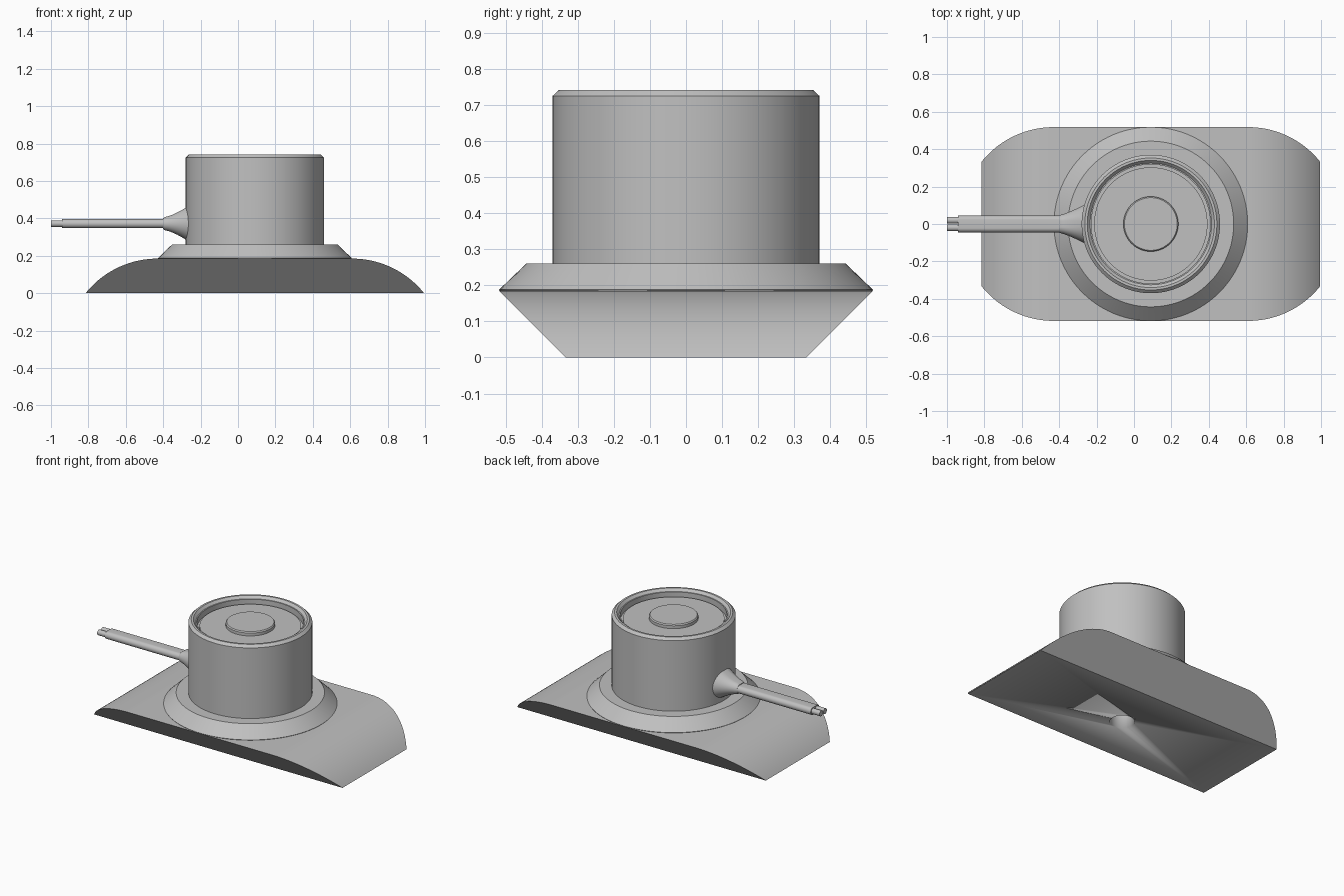
import bpy
import bmesh
from math import sin, cos, pi, asin, radians

CX = 0.09      # centre of the base and drum
SEG = 96

if "Cube" in bpy.data.objects:
    bpy.data.objects.remove(bpy.data.objects["Cube"], do_unlink=True)

grey = bpy.data.materials.new("plain_grey")
grey.use_nodes = True
colour = (0.53, 0.53, 0.53, 1)
grey.diffuse_color = colour
grey.node_tree.nodes["Principled BSDF"].inputs["Base Color"].default_value = colour


def finish(name, bm, angle=30):
    bmesh.ops.recalc_face_normals(bm, faces=bm.faces)
    mesh = bpy.data.meshes.new(name)
    bm.to_mesh(mesh)
    bm.free()
    mesh.materials.append(grey)
    obj = bpy.data.objects.new(name, mesh)
    bpy.context.collection.objects.link(obj)
    bpy.ops.object.select_all(action='DESELECT')
    obj.select_set(True)
    bpy.context.view_layer.objects.active = obj
    bpy.ops.object.shade_smooth_by_angle(angle=radians(angle))
    return obj


def skin(name, rings):
    """Join equal-length closed rings of points and cap both ends."""
    bm = bmesh.new()
    loops = [[bm.verts.new(p) for p in ring] for ring in rings]
    n = len(loops[0])
    for a, b in zip(loops, loops[1:]):
        for i in range(n):
            j = (i + 1) % n
            bm.faces.new((a[i], a[j], b[j], b[i]))
    bm.faces.new(loops[0])
    bm.faces.new(loops[-1])
    return finish(name, bm)


def turned(name, profile, seg=SEG):
    """Upright turned part from (radius, height) pairs."""
    return skin(name, [[(CX + r * cos(2 * pi * i / seg), r * sin(2 * pi * i / seg), z)
                        for i in range(seg)] for r, z in profile])


def oval(x, z, half_y, half_z, y=0, seg=48):
    """Flat-sided oval section across the x axis."""
    flat = max(half_y - half_z, 0)
    r = min(half_y, half_z)
    ring = []
    for i in range(seg):
        a = 2 * pi * (i + 0.5) / seg
        side = 1 if cos(a) > 0 else -1
        ring.append((x, y + side * flat + r * cos(a), z + half_z * sin(a)))
    return ring


# Base: arched ends, long sides leaning outward at 45 degrees
HEIGHT, HALF, FLAT, FOOT = 0.185, 0.905, 0.52, 0.333
run = HALF - FLAT
R = (run ** 2 + HEIGHT ** 2) / (2 * HEIGHT)
sweep = asin(run / R)
arc = [(FLAT + R * sin(sweep * i / 20), HEIGHT - R * (1 - cos(sweep * i / 20)))
       for i in range(21)]
outline = [(-x, z) for x, z in reversed(arc)] + arc
bm = bmesh.new()
front = [bm.verts.new((CX + x, -(FOOT + z), z)) for x, z in outline]
back = [bm.verts.new((CX + x, FOOT + z, z)) for x, z in outline]
for i in range(len(outline) - 1):
    bm.faces.new((front[i], front[i + 1], back[i + 1], back[i]))
bm.faces.new(front)
bm.faces.new(back)
bm.faces.new((front[0], back[0], back[-1], front[-1]))
base = finish("base", bm)

# Screw hole in the underside
cutter = turned("hole_cutter", [(0.073, -0.1), (0.073, 0.15)], 48)
cutter.hide_render = True
cutter.hide_viewport = True
cut = base.modifiers.new("screw_hole", 'BOOLEAN')
cut.operation = 'DIFFERENCE'
cut.solver = 'EXACT'
cut.object = cutter

# Flange, drum with recessed top, and centre button
turned("flange", [(0.513, 0.18), (0.518, 0.188), (0.443, 0.26)])
turned("drum", [(0.37, 0.25), (0.37, 0.725), (0.353, 0.741), (0.34, 0.741),
                (0.325, 0.725), (0.318, 0.725), (0.318, 0.685), (0.303, 0.685),
                (0.303, 0.70), (0.14, 0.70)])
turned("button", [(0.147, 0.695), (0.147, 0.719), (0.141, 0.726)])

# Flared cable gland
CABLE_Z = 0.372
gland = []
for i in range(13):
    t = i / 12
    gland.append(oval(-0.39 + 0.13 * t, CABLE_Z,
                      0.050 + 0.055 * t ** 1.2, 0.036 + 0.062 * t ** 1.4))
gland.insert(0, oval(-0.402, CABLE_Z, 0.045, 0.028))
skin("cable_gland", gland)

# Flat twin cable with two bare cores
skin("cable", [oval(-0.94, CABLE_Z, 0.045, 0.024), oval(-0.35, CABLE_Z, 0.045, 0.024)])
for side, name in ((1, "left_core"), (-1, "right_core")):
    skin(name, [oval(x, CABLE_Z, 0.018, 0.018, side * 0.02, 24) for x in (-1.0, -0.9)])
